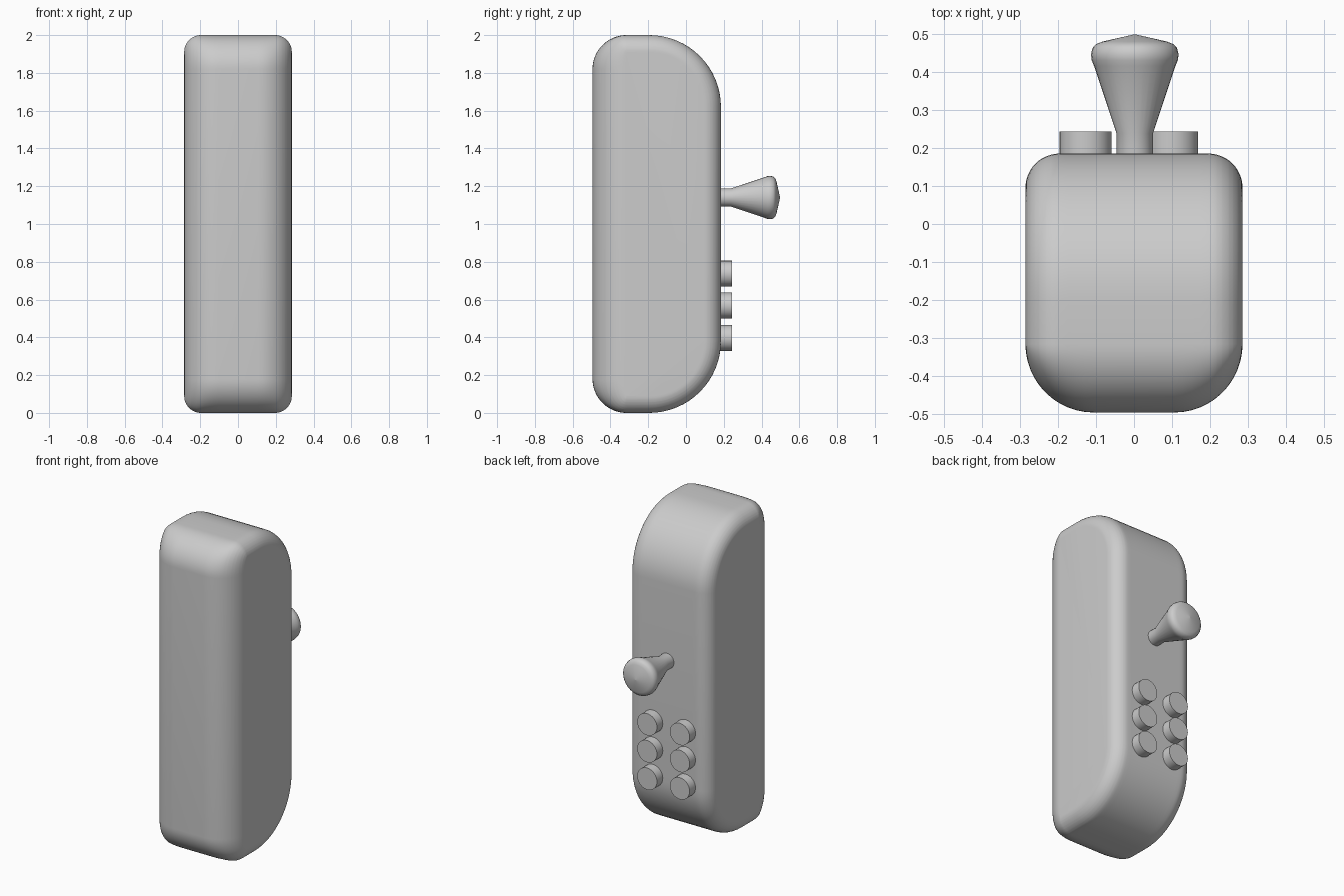
import bpy, bmesh
from math import sin, cos, pi, sqrt, radians

cube = bpy.data.objects.get("Cube")
if cube:
    bpy.data.objects.remove(cube, do_unlink=True)

grey = bpy.data.materials.new("plain_grey")
grey.use_nodes = True
colour = (0.6, 0.6, 0.6, 1)
grey.diffuse_color = colour
grey.node_tree.nodes["Principled BSDF"].inputs["Base Color"].default_value = colour


def finish(bm, name, angle=35):
    bmesh.ops.remove_doubles(bm, verts=bm.verts, dist=1e-5)
    bmesh.ops.recalc_face_normals(bm, faces=bm.faces)
    mesh = bpy.data.meshes.new(name)
    bm.to_mesh(mesh)
    bm.free()
    mesh.materials.append(grey)
    ob = bpy.data.objects.new(name, mesh)
    bpy.context.collection.objects.link(ob)
    bpy.ops.object.select_all(action='DESELECT')
    ob.select_set(True)
    bpy.context.view_layer.objects.active = ob
    bpy.ops.object.shade_smooth_by_angle(angle=radians(angle))
    return ob


def skin(bm, rings):
    """Join successive closed rings of points and cap both ends."""
    loops = [[bm.verts.new(p) for p in ring] for ring in rings]
    n = len(loops[0])
    for a, b in zip(loops, loops[1:]):
        for i in range(n):
            j = (i + 1) % n
            bm.faces.new((a[i], a[j], b[j], b[i]))
    bm.faces.new(loops[0])
    bm.faces.new(loops[-1])


# Body: side profiles lofted across x, with a wider round on the front edges
HALF_W, FRONT, BACK, TOP = 0.285, -0.495, 0.185, 2.0
R_RIM, R_FRONT, R_BACK = 0.09, 0.18, 0.38


def inset(x, r):
    t = max(0, abs(x) - (HALF_W - r))
    return r - sqrt(max(0, r * r - t * t))


def body_ring(x):
    rim, front = inset(x, R_RIM), inset(x, R_FRONT)
    # corner centre y, centre z, y radius, z radius, start angle
    corners = [
        (BACK - R_BACK, TOP - R_BACK, R_BACK - rim, R_BACK - rim, 0),
        (FRONT + R_FRONT, TOP - R_FRONT, R_FRONT - front, R_FRONT - rim, pi / 2),
        (FRONT + R_FRONT, R_FRONT, R_FRONT - front, R_FRONT - rim, pi),
        (BACK - R_BACK, R_BACK, R_BACK - rim, R_BACK - rim, 1.5 * pi),
    ]
    steps = 16
    return [(x, cy + ry * cos(a + i * pi / 2 / steps), cz + rz * sin(a + i * pi / 2 / steps))
            for cy, cz, ry, rz, a in corners for i in range(steps + 1)]


half = {HALF_W - r + r * sin(i * pi / 24) for r in (R_RIM, R_FRONT) for i in range(13)}
half = sorted({round(x, 5) for x in half})
stations = [-x for x in reversed(half)] + half
bm = bmesh.new()
skin(bm, [body_ring(x) for x in stations])
finish(bm, "body")


# Turned parts pointing out of the back
def turned(name, x, z, profile, sides=32):
    bm = bmesh.new()
    skin(bm, [[(x + r * cos(2 * pi * i / sides), y, z + r * sin(2 * pi * i / sides))
               for i in range(sides)] for r, y in profile])
    return finish(bm, name)


# Lever with a thin neck and flared knob
turned("lever", 0.002, 1.14, [
    (0.048, 0.15), (0.048, 0.238), (0.107, 0.415), (0.113, 0.43), (0.115, 0.445),
    (0.111, 0.462), (0.102, 0.472), (0.085, 0.479), (0.001, 0.498)])

# Two columns of three buttons
for side, x in (("left", 0.1), ("right", -0.127)):
    for row, z in (("top", 0.737), ("middle", 0.568), ("bottom", 0.396)):
        turned(f"button_{row}_{side}", x, z, [(0.0685, 0.12), (0.0685, 0.243)])
